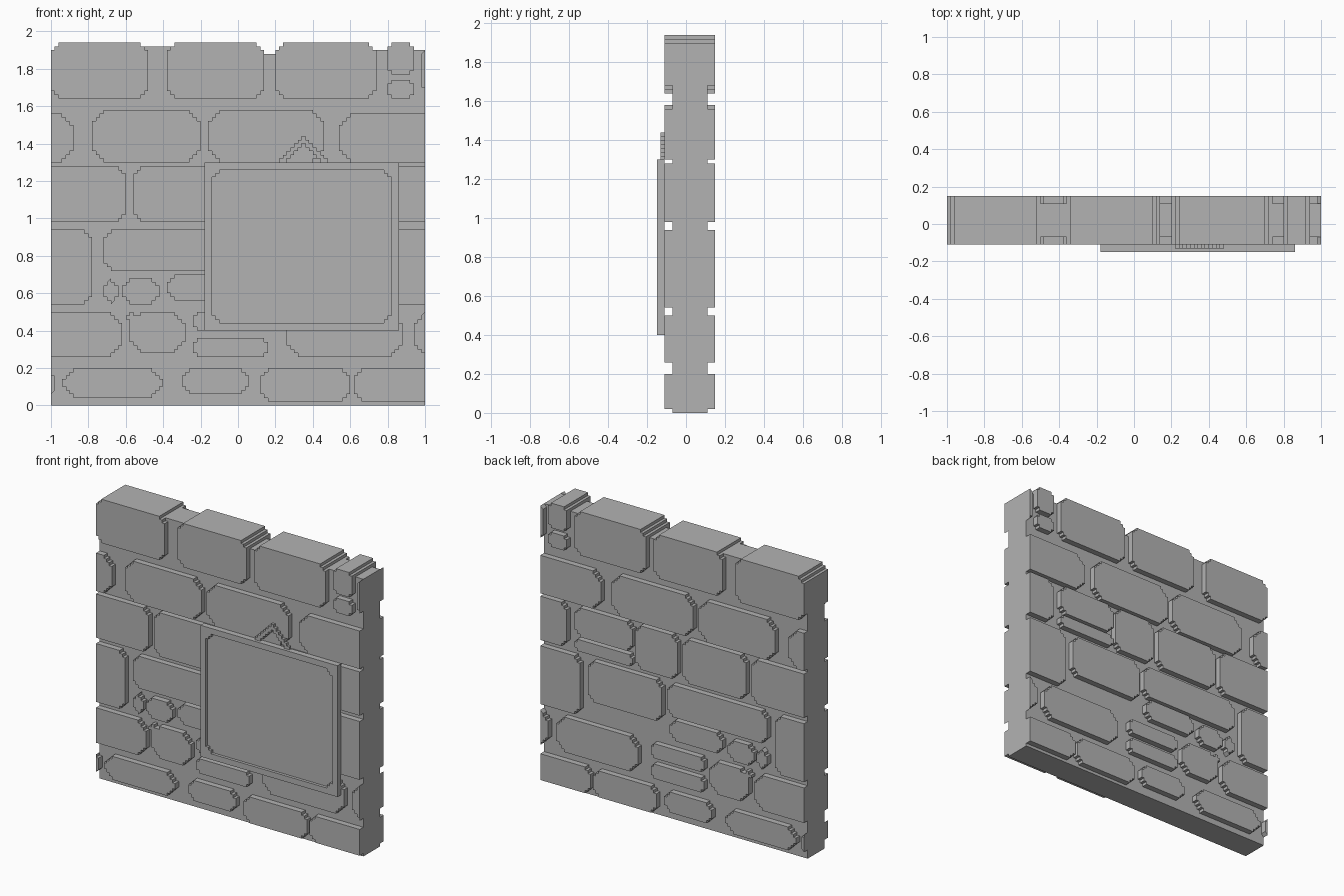
import bpy
import bmesh

if "Cube" in bpy.data.objects:
    bpy.data.objects.remove(bpy.data.objects["Cube"], do_unlink=True)

U = 0.02                  # one block of the stepped grid
HALF = 50                 # half the wall width in blocks
BRICK_Y = (-5.5, 7.5)
CORE_Y = (-3.5, 5.5)
PLATE_Y = (-6.5, -5.5)
RIM_Y = (-7.5, -6.5)

stone = bpy.data.materials.new("stone_grey")
GREY = (0.45, 0.45, 0.45, 1)
stone.use_nodes = True
stone.diffuse_color = GREY
stone.node_tree.nodes["Principled BSDF"].inputs["Base Color"].default_value = GREY


def stepped_outline(x0, x1, z0, z1, steps):
    """Rectangle with staircase corners, clipped to the wall width."""
    stair = [(steps, 0)]
    for i in range(steps):
        stair += [(steps - i, i + 1), (steps - i - 1, i + 1)]
    back = stair[::-1]
    points = [(x0 + a, z0 + b) for a, b in back]
    points += [(x1 - a, z0 + b) for a, b in stair]
    points += [(x1 - a, z1 - b) for a, b in back]
    points += [(x0 + a, z1 - b) for a, b in stair]
    outline = []
    for x, z in points:
        p = (max(-HALF, min(HALF, x)), z)
        if p not in outline:
            outline.append(p)
    return outline


def add_slab(bm, x0, x1, z0, z1, depth, steps=0):
    """Extrude a stepped outline through the given depth."""
    outline = stepped_outline(x0, x1, z0, z1, steps)
    verts = [bm.verts.new((x * U, depth[0] * U, z * U)) for x, z in outline]
    face = bm.faces.new(verts)
    grown = bmesh.ops.extrude_face_region(bm, geom=[face])["geom"]
    moved = [g for g in grown if isinstance(g, bmesh.types.BMVert)]
    bmesh.ops.translate(bm, verts=moved, vec=(0, (depth[1] - depth[0]) * U, 0))


def finish(name, bm):
    bmesh.ops.recalc_face_normals(bm, faces=bm.faces)
    mesh = bpy.data.meshes.new(name)
    bm.to_mesh(mesh)
    bm.free()
    mesh.materials.append(stone)
    bpy.context.collection.objects.link(bpy.data.objects.new(name, mesh))


def course(name, *groups):
    """Each group is bottom, top, corner steps, then the brick spans."""
    bm = bmesh.new()
    for z0, z1, steps, spans in groups:
        for x0, x1 in spans:
            add_slab(bm, x0, x1, z0, z1, BRICK_Y, steps)
    finish(name, bm)


# Mortar core, with uneven fills between the top bricks
bm = bmesh.new()
add_slab(bm, -50, 50, 0, 94, CORE_Y)
add_slab(bm, -26, -17, 93, 96, CORE_Y)
add_slab(bm, 35, 50, 93, 95, CORE_Y)
finish("mortar_core", bm)

# Brick courses; spans beyond the wall edge are cut off flush
course("top_course",
       (82, 97, 2, [(-50, -24), (-19, 7), (10, 37)]),
       (88.5, 97, 1, [(40, 47)]),
       (82, 87, 1, [(40, 47)]),
       (84, 95, 1, [(49, 60)]))
course("fifth_course",
       (65, 78, 3, [(-60, -44), (27, 60)]),
       (65, 79, 3, [(-39, -10), (-8, 23)]))
course("fourth_course",
       (49, 64, 2, [(-60, -30), (-28, -4), (-2, 14), (40, 60)]),
       (54, 64, 2, [(15, 37)]),
       (49, 53, 1, [(15, 37)]))
course("third_course",
       (27, 47, 2, [(-60, -39), (35, 60)]),
       (36, 47, 2, [(-36, 2)]),
       (33, 47, 2, [(4, 32)]),
       (27, 34, 2, [(-36, -32), (-31, -21)]),
       (28, 35, 2, [(-19, 1)]))
course("second_course",
       (13, 25, 3, [(-60, -31), (13, 44), (47, 60)]),
       (14, 25, 3, [(-29, -14)]),
       (22, 25, 1, [(-30, -27)]),
       (20, 25, 1, [(-12, 8)]),
       (13, 18, 1, [(-12, 8)]))
course("bottom_course",
       (3, 9, 1, [(-60, -49)]),
       (2, 10, 3, [(-47, -20)]),
       (3, 10, 2, [(-15, 3)]),
       (1, 10, 2, [(6, 30), (31, 60)]))

# Hanging sign: back plate with a raised rim that has stepped inner corners
LEFT, RIGHT, BOTTOM, TOP, RIM = -9, 43, 20, 65, 2
bm = bmesh.new()
add_slab(bm, LEFT, RIGHT, BOTTOM, TOP, PLATE_Y)
finish("sign_plate", bm)

bm = bmesh.new()
for z in (BOTTOM, TOP - RIM):
    add_slab(bm, LEFT, RIGHT, z, z + RIM, RIM_Y)
for x in (LEFT, RIGHT - RIM):
    add_slab(bm, x, x + RIM, BOTTOM + RIM, TOP - RIM, RIM_Y)
for x, dx in ((LEFT + RIM, 1), (RIGHT - RIM, -1)):
    for z, dz in ((BOTTOM + RIM, 1), (TOP - RIM, -1)):
        for w, h in ((2, 1), (1, 2)):
            xs, zs = sorted((x, x + dx * w)), sorted((z, z + dz * h))
            add_slab(bm, *xs, *zs, RIM_Y)
finish("sign_rim", bm)

# Stepped hanging cord above the sign
bm = bmesh.new()
PEAK, RISE = 17, 7
for i in range(RISE):
    offset = RISE - 1 - i
    for x in {PEAK - offset, PEAK + offset}:
        add_slab(bm, x, x + 1, max(TOP, TOP - 1 + i), TOP + 1 + i, PLATE_Y)
finish("sign_cord", bm)
